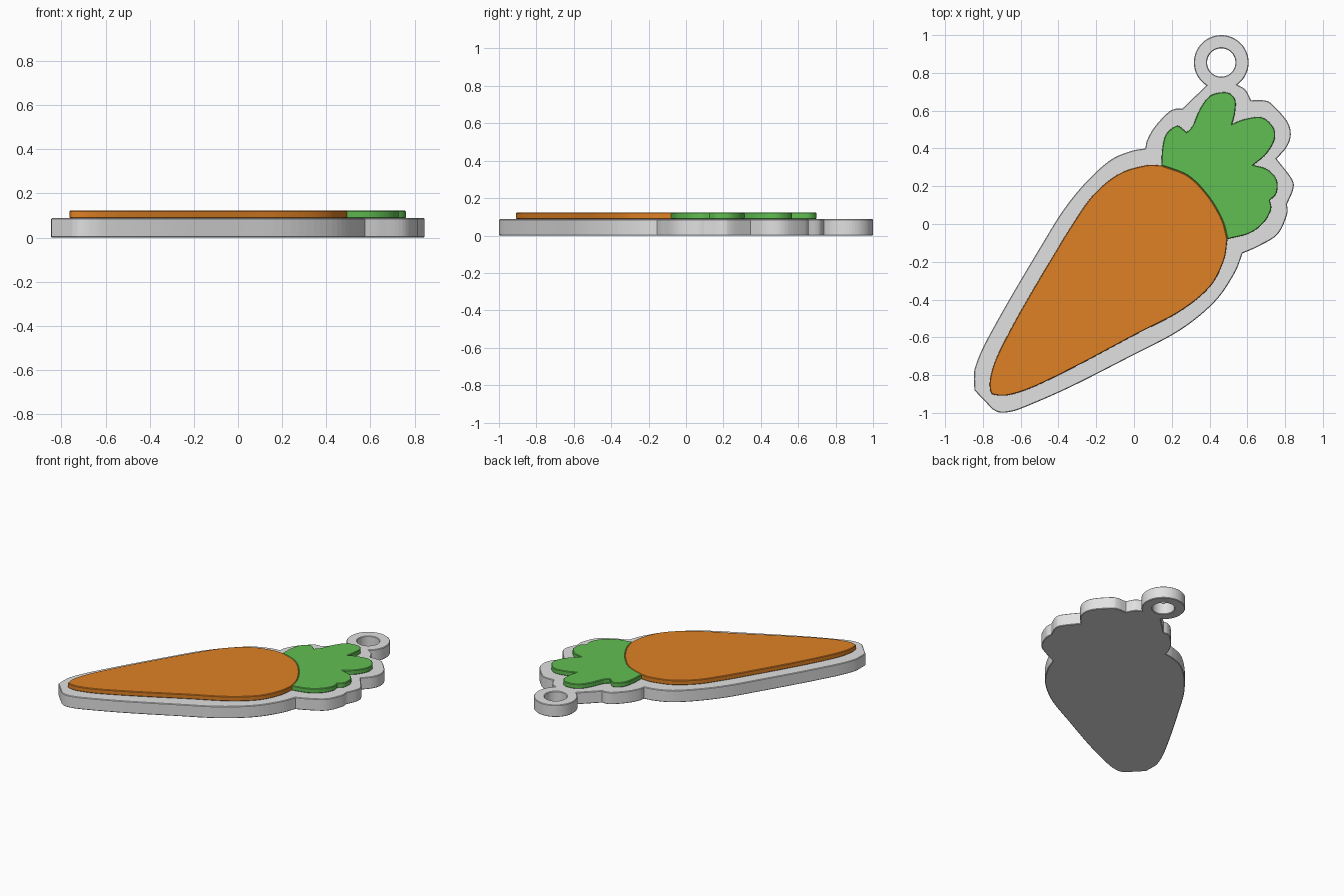
import bpy
from math import sin, cos, radians
from mathutils import Vector

default_cube = bpy.data.objects.get("Cube")
if default_cube:
    bpy.data.objects.remove(default_cube)


def make_material(name, colour):
    mat = bpy.data.materials.new(name)
    mat.use_nodes = True
    mat.diffuse_color = (*colour, 1)
    mat.node_tree.nodes["Principled BSDF"].inputs["Base Color"].default_value = (*colour, 1)
    return mat


def smooth(points, steps=6):
    """Open Catmull-Rom curve through the points; its ends stay sharp corners."""
    pts = [Vector(p) for p in points]
    pts = [2 * pts[0] - pts[1]] + pts + [2 * pts[-1] - pts[-2]]
    result = []
    for a, b, c, d in zip(pts, pts[1:], pts[2:], pts[3:]):
        for i in range(steps):
            t = i / steps
            result.append(b + (c - a) * t / 2 + (2 * a - 5 * b + 4 * c - d) * t * t / 2
                          + (3 * b - a - 3 * c + d) * t ** 3 / 2)
    return result + [pts[-2]]


def join(*segments):
    """Chain segments into one closed outline, dropping shared end points."""
    return [p for segment in segments for p in segment[:-1]]


def arc(centre, radius, start, end, steps=48):
    angles = [radians(start + (end - start) * i / steps) for i in range(steps + 1)]
    return [Vector((centre[0] + radius * cos(a), centre[1] + radius * sin(a))) for a in angles]


def plate(name, outlines, bottom, top, mat, edge=0.004):
    """Flat plate with slightly eased edges; extra outlines become holes."""
    curve = bpy.data.curves.new(name, "CURVE")
    curve.dimensions = "2D"
    curve.fill_mode = "BOTH"
    curve.extrude = (top - bottom) / 2 - edge
    curve.bevel_depth = edge
    curve.bevel_resolution = 0
    curve.offset = -edge
    for outline in outlines:
        spline = curve.splines.new("POLY")
        spline.points.add(len(outline) - 1)
        for point, p in zip(spline.points, outline):
            point.co = (p.x, p.y, 0, 1)
        spline.use_cyclic_u = True
    obj = bpy.data.objects.new(name, curve)
    bpy.context.collection.objects.link(obj)
    obj.location.z = (top + bottom) / 2
    curve.materials.append(mat)
    bpy.ops.object.select_all(action="DESELECT")
    obj.select_set(True)
    bpy.context.view_layer.objects.active = obj
    bpy.ops.object.convert(target="MESH")
    bpy.ops.object.shade_flat()
    return obj


grey = make_material("light grey", (0.75, 0.75, 0.75))
orange = make_material("carrot orange", (0.74, 0.22, 0.018))
green = make_material("leaf green", (0.12, 0.52, 0.085))

BASE_TOP, RELIEF_TOP = 0.088, 0.123

# Carrot root: a shoulder shared with the leaves, plus the long tapered body
shoulder = smooth([(.495, -.08), (.465, .025), (.39, .15), (.285, .255), (.145, .31)])
body = smooth([(.145, .31), (.06, .31), (-.08, .265), (-.21, .16), (-.315, .015),
               (-.45, -.205), (-.605, -.47), (-.72, -.69), (-.76, -.81), (-.76, -.885),
               (-.735, -.905), (-.66, -.905), (-.525, -.86), (-.29, -.745), (0, -.59),
               (.24, -.465), (.4, -.335), (.475, -.195), (.495, -.08)])
plate("carrot_root", [join(shoulder, body)], BASE_TOP, RELIEF_TOP, orange)

# Leaves: one lobe per segment, meeting in sharp notches
leaf_lobes = [
    [(.495, -.08), (.61, -.05), (.685, .005), (.725, .075), (.72, .125)],
    [(.72, .125), (.755, .165), (.755, .235), (.705, .29), (.632, .312)],
    [(.632, .312), (.7, .37), (.745, .45), (.735, .515), (.675, .565), (.585, .555), (.52, .53)],
    [(.52, .53), (.535, .59), (.535, .66), (.49, .697), (.405, .68), (.35, .61), (.31, .52),
     (.278, .485)],
    [(.278, .485), (.262, .5), (.225, .52), (.17, .475), (.15, .4), (.145, .31)],
]
leaves = join(*map(smooth, leaf_lobes), shoulder[::-1])
plate("leaves", [leaves], BASE_TOP, RELIEF_TOP, green)

# Backing plate: border around root and leaves, with the hanging ring on top
ring_centre = (.462, .855)
ring = arc(ring_centre, .145, -54, 237)
root_border = [(.06, .4), (-.02, .385), (-.13, .335), (-.26, .215), (-.38, .065),
               (-.5, -.13), (-.66, -.4), (-.79, -.635), (-.84, -.755), (-.847, -.81),
               (-.845, -.88)]
tip_border = [(-.845, -.88), (-.75, -.98)]
lower_border = [(-.75, -.98), (-.715, -.997), (-.66, -.995), (-.58, -.97), (-.34, -.865),
                (-.025, -.705), (.24, -.565), (.425, -.415), (.53, -.265), (.575, -.155)]
leaf_border = [
    [(.575, -.155), (.655, -.12), (.76, -.055), (.81, .05), (.81, .105)],
    [(.81, .105), (.843, .185), (.835, .24), (.755, .345)],
    [(.755, .345), (.81, .41), (.83, .475), (.81, .545), (.73, .635), (.685, .655), (.62, .655)],
    [(.62, .655), (.59, .71), ring[0]],
]
left_border = [
    [ring[-1], (.255, .61)],
    [(.255, .61), (.22, .61), (.18, .59), (.11, .515), (.07, .445), (.06, .4)],
]
segments = left_border + [root_border, tip_border, lower_border] + leaf_border
border = join(*map(smooth, segments), ring)
hole = arc(ring_centre, .075, 360, 0)[:-1]
plate("backing_plate", [border, hole], 0, BASE_TOP, grey)
